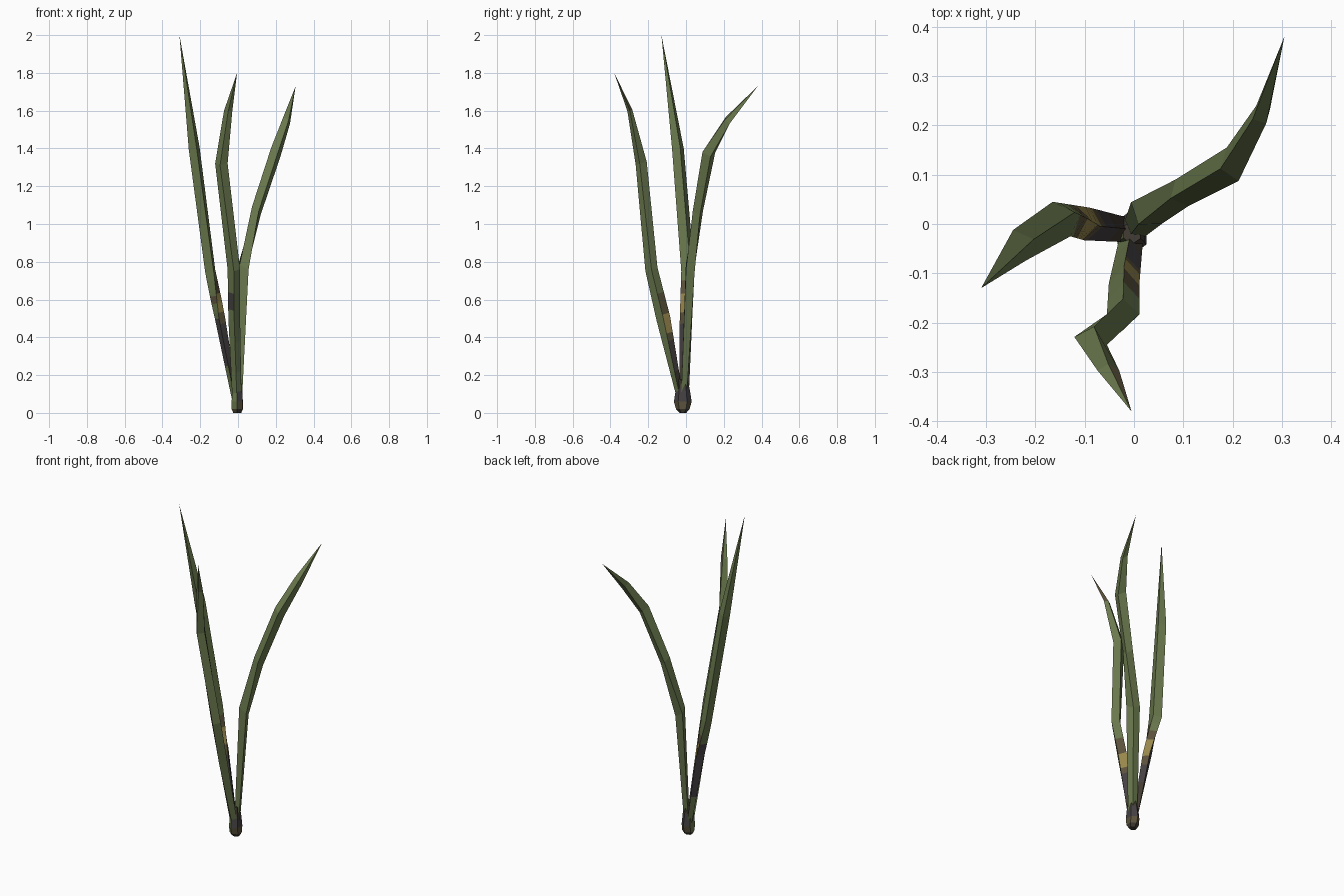
import bpy
import bmesh
from math import cos, sin, tau
from mathutils import Vector

cube = bpy.data.objects.get("Cube")
if cube:
    bpy.data.objects.remove(cube, do_unlink=True)

GREEN, CHARCOAL, BROWN, OCHRE, DARK = range(5)


def make_material(name, rgb):
    material = bpy.data.materials.new(name)
    material.use_nodes = True
    color = (*rgb, 1.0)
    material.diffuse_color = color
    shader = material.node_tree.nodes["Principled BSDF"]
    shader.inputs["Base Color"].default_value = color
    shader.inputs["Roughness"].default_value = 0.9
    return material


materials = [
    make_material("leaf green", (0.142, 0.187, 0.074)),
    make_material("charcoal", (0.06, 0.052, 0.054)),
    make_material("dry brown", (0.105, 0.085, 0.045)),
    make_material("ochre", (0.32, 0.25, 0.075)),
    make_material("dark brown", (0.055, 0.045, 0.033)),
]


def loft(name, rings, tip, paint):
    """Skin rings of points, close the bottom, and end in a point or a cap."""
    bm = bmesh.new()
    loops = [[bm.verts.new(p) for p in ring] for ring in rings]
    count = len(loops[0])
    bm.faces.new(loops[0])
    sides = {}
    for low, high in zip(loops, loops[1:]):
        for i in range(count):
            j = (i + 1) % count
            sides[bm.faces.new((low[i], low[j], high[j], high[i]))] = i
    if tip:
        end = bm.verts.new(tip)
        for i in range(count):
            sides[bm.faces.new((loops[-1][i], loops[-1][(i + 1) % count], end))] = i
    else:
        bm.faces.new(loops[-1])
    for face in bm.faces:
        face.material_index = paint(sides.get(face, 0), face.calc_center_median().z)
    bmesh.ops.recalc_face_normals(bm, faces=bm.faces[:])
    mesh = bpy.data.meshes.new(name)
    bm.to_mesh(mesh)
    bm.free()
    for material in materials:
        mesh.materials.append(material)
    obj = bpy.data.objects.new(name, mesh)
    bpy.context.collection.objects.link(obj)
    return obj


def add_cuts(stations, heights):
    """Insert extra stations so that the colour bands end on clean edges."""
    result = list(stations)
    for z in heights:
        for a, b in zip(stations, stations[1:]):
            if a[2] < z < b[2]:
                t = (z - a[2]) / (b[2] - a[2])
                result.append(tuple(p + (q - p) * t for p, q in zip(a, b)))
    return sorted(result, key=lambda s: s[2])


def band(z, bands):
    """Colour of the first band whose top lies above z."""
    for top, color in bands:
        if z < top:
            return color
    return GREEN


def leaf(name, stations, tip, tilt, side_bands):
    """Diamond section: one edge, inner fold, other edge, outer keel."""
    cuts = {top for bands in side_bands for top, _ in bands}
    rings = []
    for x, y, z, wide_x, wide_y, depth in add_cuts(stations, cuts):
        center = Vector((x, y, z))
        wide = Vector((wide_x, wide_y, 0))
        out = Vector((-wide_y, wide_x, 0)).normalized() * depth
        out.z = -tilt * depth
        rings.append([center + wide, center - out, center - wide, center + out])
    return loft(name, rings, tip, lambda side, z: band(z, side_bands[side]))


# Tall leaf leaning to the right; stations are x, y, z, half width, depth.
# Colour bands run inner, inner, outer, outer as (top height, colour).
leaf("tall_leaf", [
    (-0.012, -0.012, 0.05, 0.0, 0.025, 0.015),
    (-0.095, 0.0, 0.5, 0.006, 0.033, 0.027),
    (-0.147, 0.01, 0.75, -0.018, 0.035, 0.03),
    (-0.232, -0.043, 1.4, -0.013, 0.031, 0.031),
], (-0.31, -0.13, 2.0), 0.2, [
    [(0.3, DARK), (0.42, CHARCOAL), (0.48, BROWN), (0.59, OCHRE), (0.65, BROWN)],
    [(0.25, DARK), (0.47, CHARCOAL), (0.53, BROWN), (0.63, OCHRE), (0.7, BROWN)],
    [(0.25, GREEN), (0.5, CHARCOAL), (0.58, GREEN), (0.62, BROWN)],
    [(0.25, GREEN), (0.6, CHARCOAL)],
])

# Leaf bending forward, with a dry tip on its left side
leaf("front_leaf", [
    (-0.005, -0.025, 0.05, -0.024, 0.0, 0.015),
    (-0.02, -0.12, 0.5, -0.031, 0.0, 0.036),
    (-0.022, -0.183, 0.76, -0.033, 0.0, 0.032),
    (-0.088, -0.237, 1.32, -0.033, 0.008, 0.03),
    (-0.052, -0.297, 1.6, -0.022, 0.0, 0.013),
], (-0.005, -0.38, 1.8), 0.3, [
    [],
    [(0.22, DARK), (0.38, CHARCOAL), (0.42, BROWN), (0.52, OCHRE), (0.64, BROWN),
     (1.6, GREEN), (1.9, BROWN)],
    [],
    [(0.55, GREEN), (0.63, CHARCOAL)],
])

# Leaf arching to the back left
leaf("back_leaf", [
    (0.0, -0.012, 0.05, 0.02, -0.015, 0.015),
    (0.025, 0.022, 0.76, 0.031, -0.022, 0.028),
    (0.097, 0.063, 1.07, 0.013, -0.027, 0.025),
    (0.2, 0.121, 1.38, 0.012, -0.034, 0.026),
    (0.258, 0.222, 1.55, 0.01, -0.018, 0.02),
], (0.305, 0.38, 1.73), 0.9, [[], [], [], []])

# Stubby six-sided root holding the leaves together
root_rings = []
for z, radius_x, radius_y in [(0.0, 0.024, 0.018), (0.02, 0.034, 0.036),
                              (0.06, 0.034, 0.047), (0.13, 0.029, 0.036),
                              (0.18, 0.02, 0.024)]:
    root_rings.append([
        Vector((-0.004 + radius_x * cos(tau * i / 6 + 0.5),
                -0.017 + radius_y * sin(tau * i / 6 + 0.5), z))
        for i in range(6)])


def paint_root(side, z):
    if side in (2, 3):
        return GREEN if z > 0.03 else BROWN
    return band(z, [(0.03, DARK), (0.07, BROWN), (0.14, CHARCOAL), (0.21, DARK)])


loft("root", root_rings, None, paint_root)
